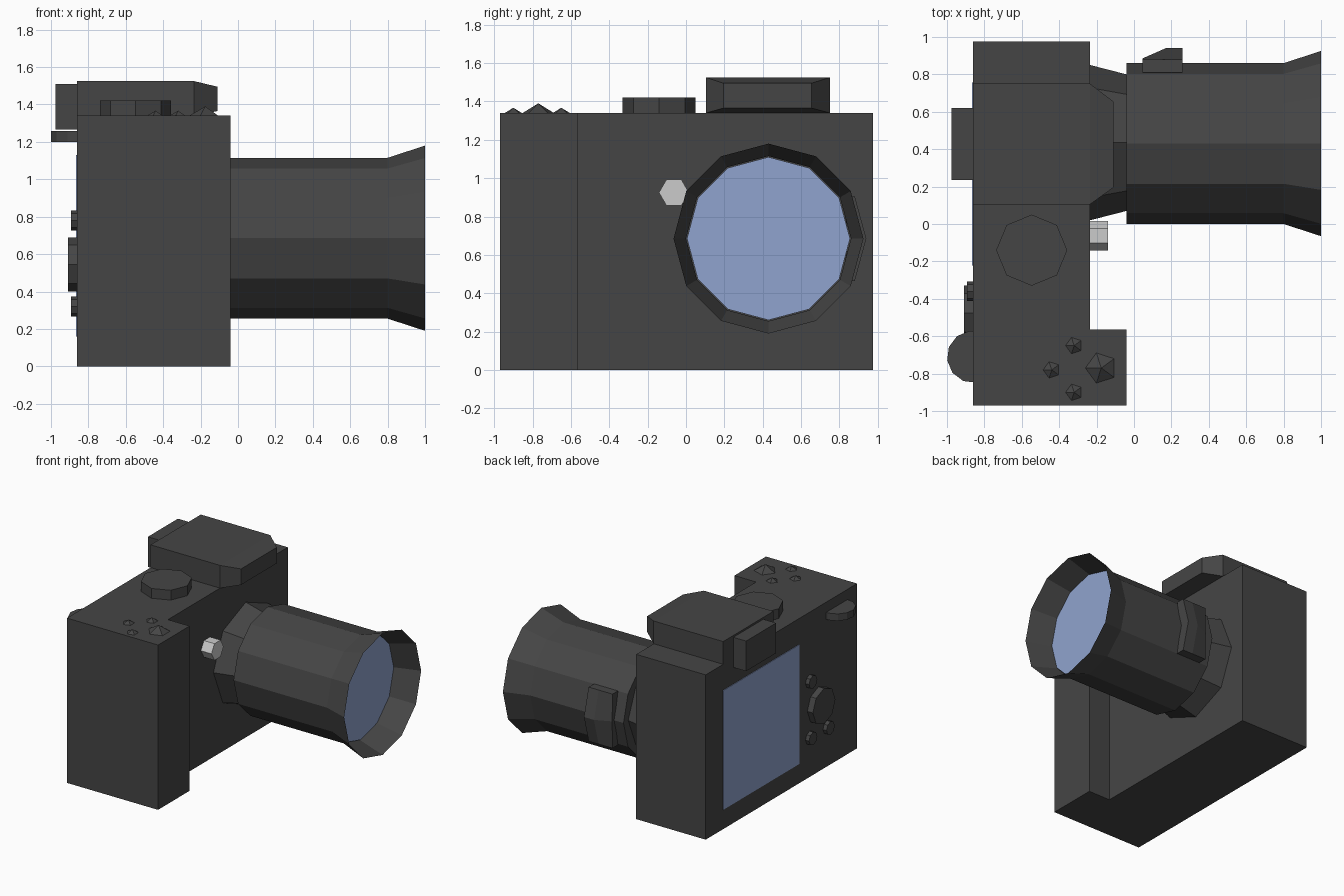
import bpy
import math

if "Cube" in bpy.data.objects:
    bpy.data.objects.remove(bpy.data.objects["Cube"])


def material(name, rgb):
    m = bpy.data.materials.new(name)
    m.diffuse_color = (*rgb, 1)
    m.use_nodes = True
    m.node_tree.nodes["Principled BSDF"].inputs["Base Color"].default_value = m.diffuse_color
    return m


DARK = material("dark_casing", (0.06, 0.06, 0.06))
BLUE = material("blue_glass", (0.28, 0.37, 0.62))
PALE = material("pale_metal", (0.6, 0.6, 0.6))


def loft(name, rings, mat=DARK, start=True, end=True):
    """Skin a series of equal-length rings, optionally capping each end."""
    n = len(rings[0])
    verts = [p for ring in rings for p in ring]
    faces = []
    for k in range(len(rings) - 1):
        for i in range(n):
            j = (i + 1) % n
            faces.append((k * n + i, k * n + j, k * n + n + j, k * n + n + i))
    if start:
        faces.append(tuple(reversed(range(n))))
    if end:
        faces.append(tuple(range(len(verts) - n, len(verts))))
    mesh = bpy.data.meshes.new(name)
    mesh.from_pydata(verts, [], faces)
    mesh.materials.append(mat)
    obj = bpy.data.objects.new(name, mesh)
    bpy.context.collection.objects.link(obj)
    return obj


def circle(n, r, turn=0):
    return [(r * math.cos(math.radians(turn) + math.tau * i / n),
             r * math.sin(math.radians(turn) + math.tau * i / n)) for i in range(n)]


def turned_x(name, y, z, n, profile, mat=DARK, **caps):
    """Faceted round part along x; profile is (x, radius) pairs, x increasing."""
    return loft(name, [[(x, y + a, z + b) for a, b in circle(n, r)]
                       for x, r in profile], mat, **caps)


def prism_z(name, outline, z0, z1):
    return loft(name, [[(x, y, z) for x, y in outline] for z in (z0, z1)])


def rect_x(x, y0, y1, z0, z1):
    return [(x, y0, z0), (x, y1, z0), (x, y1, z1), (x, y0, z1)]


# Body with protruding hand grip
prism_z("camera_body", [(-0.86, -0.97), (-0.04, -0.97), (-0.04, -0.565),
                        (-0.235, -0.565), (-0.235, 0.975), (-0.86, 0.975)], 0, 1.34)

# Viewfinder housing with tapered front, and eyepiece
loft("viewfinder_housing", [rect_x(-0.86, 0.105, 0.75, 1.34, 1.525),
                            rect_x(-0.235, 0.105, 0.75, 1.34, 1.525),
                            rect_x(-0.11, 0.195, 0.655, 1.365, 1.495)])
loft("eyepiece", [rect_x(x, 0.235, 0.62, 1.265, 1.51) for x in (-0.975, -0.86)])

# Lens: mount, barrel with flared open hood, glass
LY, LZ = 0.43, 0.685
turned_x("lens_mount", LY + 0.005, LZ, 8, [(-0.235, 0.415), (-0.04, 0.365)])
turned_x("lens_barrel", LY, LZ, 12, [(-0.04, 0.43), (0.8, 0.43), (1.0, 0.495)], end=False)
turned_x("lens_glass", LY, LZ, 12, [(0.795, 0.425), (0.802, 0.425)], BLUE)

# Focus tab wrapped round the side of the barrel
tab = []
for x, mid in ((0.045, 0.885), (0.17, 0.94), (0.26, 0.94)):
    tab.append([(x, 0.81, LZ - 0.22), (x, 0.88, LZ - 0.22), (x, mid, LZ),
                (x, 0.88, LZ + 0.22), (x, 0.81, LZ + 0.22), (x, 0.85, LZ)])
loft("focus_tab", tab)

# Lens release button
turned_x("lens_release_button", -0.063, 0.925, 6, [(-0.235, 0.078), (-0.14, 0.078)], PALE)

# Top mode dial and rear thumb wheel
prism_z("mode_dial", [(-0.547 + a, -0.14 + b) for a, b in circle(8, 0.19)], 1.34, 1.42)
prism_z("thumb_wheel", [(-0.86 + a, -0.71 + b) for a, b in circle(12, 0.14, 8)], 1.2, 1.257)

# Low faceted buttons on the grip
for i, (x, y, r, h) in enumerate([(-0.175, -0.77, 0.085, 0.05), (-0.32, -0.65, 0.046, 0.027),
                                  (-0.44, -0.78, 0.046, 0.027), (-0.32, -0.9, 0.046, 0.027)]):
    bpy.ops.mesh.primitive_cone_add(vertices=5, radius1=r, radius2=0, depth=h,
                                    location=(x, y, 1.34 + h / 2), rotation=(0, 0, math.pi / 2))
    bpy.context.object.name = f"grip_button_{i + 1}"
    bpy.context.object.data.materials.append(DARK)

# Rear screen, control dial and small buttons
loft("rear_screen", [rect_x(x, -0.223, 0.756, 0.16, 1.13) for x in (-0.865, -0.858)], BLUE)
turned_x("control_dial", -0.475, 0.545, 8, [(-0.91, 0.145), (-0.86, 0.145)])
for i, (y, z) in enumerate([(-0.36, 0.78), (-0.36, 0.32), (-0.585, 0.32)]):
    turned_x(f"rear_button_{i + 1}", y, z, 8, [(-0.892, 0.053), (-0.86, 0.053)])
